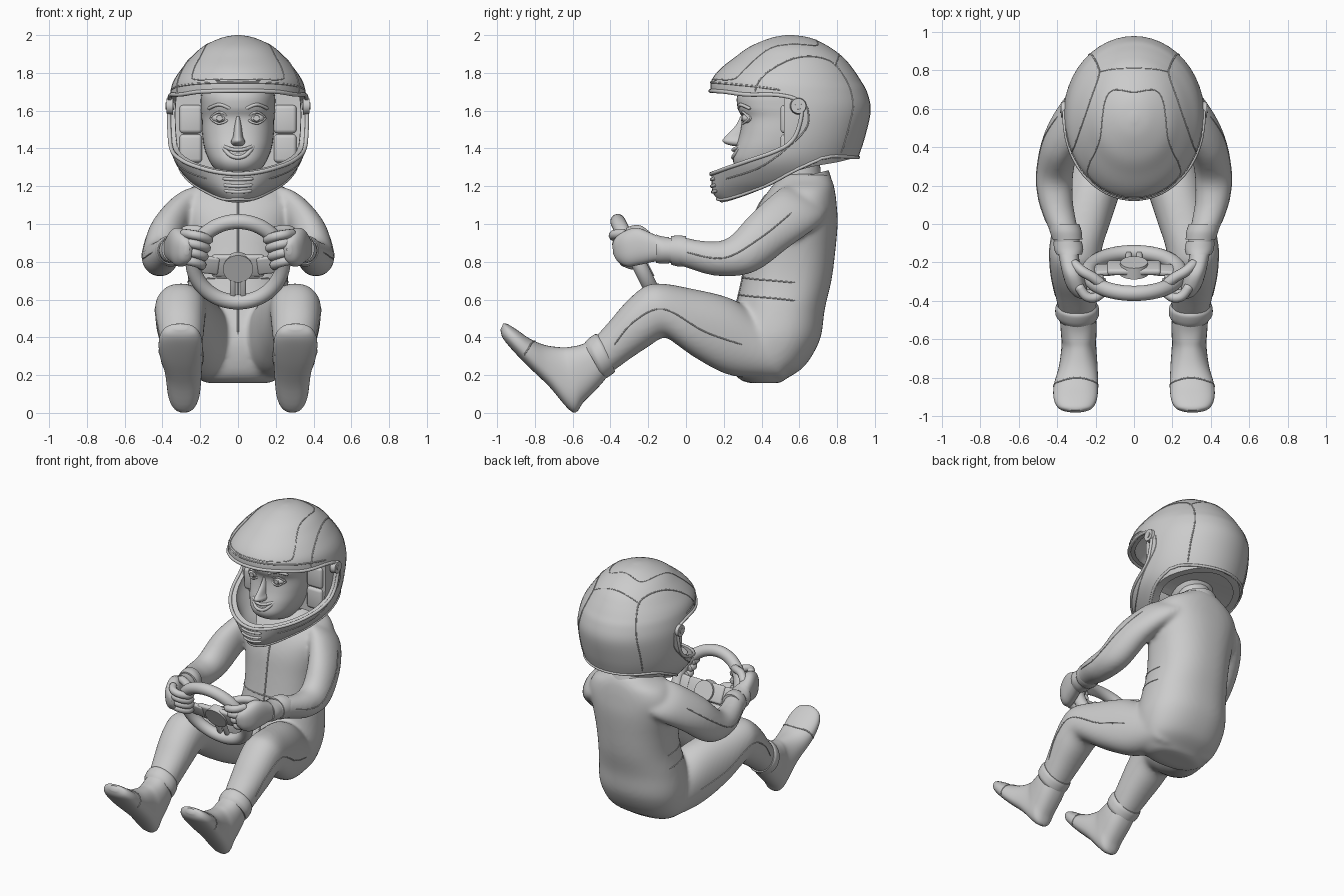
import bpy, bmesh
from math import sin, cos, pi, radians, copysign
from mathutils import Vector, Matrix
from mathutils.bvhtree import BVHTree

if "Cube" in bpy.data.objects:
    bpy.data.objects.remove(bpy.data.objects["Cube"])

grey = bpy.data.materials.new("plain_grey")
grey.use_nodes = True
grey.diffuse_color = (0.6, 0.6, 0.6, 1)
grey.node_tree.nodes["Principled BSDF"].inputs["Base Color"].default_value = (0.6, 0.6, 0.6, 1)


def pick(*obs):
    bpy.ops.object.select_all(action='DESELECT')
    for ob in obs:
        ob.select_set(True)
    bpy.context.view_layer.objects.active = obs[0]


def finish(ob, name, angle=40):
    """Name, colour and smooth an object."""
    ob.name = ob.data.name = name
    ob.data.materials.clear()
    ob.data.materials.append(grey)
    pick(ob)
    bpy.ops.object.shade_smooth_by_angle(angle=radians(angle))
    return ob


def resample(points, steps=5, cyclic=False):
    """Pass a smooth curve through points of any dimension."""
    p = [Vector(q) for q in points]
    n = len(p)
    get = (lambda i: p[i % n]) if cyclic else (lambda i: p[max(0, min(n - 1, i))])
    out = []
    for i in range(n if cyclic else n - 1):
        a, b, c, d = (get(i + k) for k in (-1, 0, 1, 2))
        for s in range(steps):
            t = s / steps
            out.append((b * 2 + (c - a) * t + (a * 2 - b * 5 + c * 4 - d) * t**2
                        + (b * 3 - a - c * 3 + d) * t**3) * 0.5)
    return out if cyclic else out + [p[-1]]


def mesh_object(name, bm):
    bmesh.ops.recalc_face_normals(bm, faces=bm.faces)
    me = bpy.data.meshes.new(name)
    bm.to_mesh(me)
    bm.free()
    ob = bpy.data.objects.new(name, me)
    bpy.context.collection.objects.link(ob)
    return finish(ob, name)


def loft(name, sections, power=2.0, sides=40, side=1):
    """Skin rounded rings: each spans (y, z) to (y, z), at centre x, with a half width."""
    bm = bmesh.new()
    rings = []
    for ya, za, yb, zb, cx, hw in resample(sections):
        ring = []
        for k in range(sides):
            c, s = cos(2 * pi * k / sides), sin(2 * pi * k / sides)
            c = copysign(abs(c) ** (2 / power), c)
            s = copysign(abs(s) ** (2 / power), s)
            ring.append(bm.verts.new((side * (cx + hw * s), (ya + yb) / 2 + c * (yb - ya) / 2,
                                      (za + zb) / 2 + c * (zb - za) / 2)))
        rings.append(ring)
    for r, q in zip(rings, rings[1:]):
        for k in range(sides):
            j = (k + 1) % sides
            bm.faces.new((r[k], r[j], q[j], q[k]))
    bm.faces.new(rings[0])
    bm.faces.new(rings[-1])
    return mesh_object(name, bm)


def stack(name, slices, power=2.0):
    """Loft of level slices: height, front y, back y, half width."""
    return loft(name, [(f, z, b, z, 0, w) for z, f, b, w in slices], power, 48)


def surface(ob):
    return BVHTree.FromPolygons([v.co for v in ob.data.vertices],
                                [p.vertices for p in ob.data.polygons])


def tube(name, points, radius, tree=None, cyclic=False, side=1):
    """Round cord through points, laid onto a surface if one is given."""
    pts = [Vector((p[0] * side, p[1], p[2])) for p in resample(points, 6, cyclic)]
    if tree:
        pts = [tree.find_nearest(p)[0] for p in pts]
    cu = bpy.data.curves.new(name, 'CURVE')
    cu.dimensions, cu.bevel_depth, cu.bevel_resolution, cu.use_fill_caps = '3D', radius, 3, True
    sp = cu.splines.new('POLY')
    sp.points.add(len(pts) - 1)
    for q, p in zip(sp.points, pts):
        q.co = (*p, 1)
    sp.use_cyclic_u = cyclic
    if not cyclic:
        sp.points[0].radius = sp.points[-1].radius = 0.55
    ob = bpy.data.objects.new(name, cu)
    bpy.context.collection.objects.link(ob)
    pick(ob)
    bpy.ops.object.convert(target='MESH')
    return finish(bpy.context.object, name, 60)


def box(name, matrix, size, bevel=0.015):
    bm = bmesh.new()
    bmesh.ops.create_cube(bm, size=1, matrix=matrix @ Matrix.Diagonal((*size, 1)))
    bmesh.ops.bevel(bm, geom=bm.edges[:], offset=bevel, segments=3, profile=0.5, affect='EDGES')
    return mesh_object(name, bm)


def ball(name, loc, size):
    bm = bmesh.new()
    bmesh.ops.create_uvsphere(bm, u_segments=24, v_segments=16, radius=1,
                              matrix=Matrix.Translation(loc) @ Matrix.Diagonal((*size, 1)))
    return mesh_object(name, bm)


def disc(name, matrix, radius, depth):
    bm = bmesh.new()
    bmesh.ops.create_cone(bm, cap_ends=True, segments=32, radius1=radius, radius2=radius * 0.88,
                          depth=depth, matrix=matrix)
    return mesh_object(name, bm)


def cut(ob, cutter):
    m = ob.modifiers.new("cut", 'BOOLEAN')
    m.operation, m.solver, m.object = 'DIFFERENCE', 'EXACT', cutter
    pick(ob)
    bpy.ops.object.modifier_apply(modifier=m.name)
    bpy.data.objects.remove(cutter)


def prism(name, outline):
    """Side outline of (y, z) run right across the model."""
    bm = bmesh.new()
    f = bm.faces.new([bm.verts.new((-0.6, y, z)) for y, z in outline])
    new = bmesh.ops.extrude_face_region(bm, geom=[f])["geom"]
    bmesh.ops.translate(bm, vec=(1.2, 0, 0), verts=[v for v in new if isinstance(v, bmesh.types.BMVert)])
    return mesh_object(name, bm)


def both(points):
    """Close a half loop by mirroring it in x."""
    return points + [(-x, y, z) for x, y, z in points[-2:0:-1]]


# Helmet shell, hollowed and opened, with a padded liner behind the face
shell = [(1.1, .2, .7, .1), (1.16, .145, .8, .17), (1.23, .135, .88, .26), (1.33, .135, .905, .335),
         (1.45, .15, .945, .362), (1.6, .14, .978, .368), (1.7, .13, .958, .358), (1.76, .135, .925, .34),
         (1.82, .18, .885, .3), (1.88, .255, .835, .25), (1.94, .34, .755, .185), (1.985, .45, .66, .09),
         (2.0, .53, .57, .015)]
rim = [(0, .13, 1.705), (.2, .2, 1.7), (.3, .32, 1.685), (.35, .5, 1.68), (.37, .6, 1.645),
       (.37, .605, 1.54), (.36, .54, 1.42), (.29, .33, 1.335), (.18, .2, 1.29), (0, .14, 1.265)]
hem = [(0, .15, 1.115), (.1, .22, 1.12), (.21, .39, 1.18), (.32, .6, 1.285), (.33, .815, 1.33), (0, .905, 1.355)]


def shrunk(name, k):
    return stack(name, [(1.55 + (z - 1.55) * k, .55 + (f - .55) * k, .55 + (b - .55) * k, w * k)
                        for z, f, b, w in shell])


def underside(lift):
    return prism("underside", [(p.y, p.z + lift) for p in resample(hem)]
                 + [(1.2, 1.36 + lift), (1.2, .8), (-.2, .8), (-.2, 1.115 + lift)])


helmet = stack("helmet_shell", shell)
skin = surface(helmet)
cut(helmet, shrunk("cavity", .9))
cut(helmet, prism("opening", [(p.y, p.z) for p in resample(rim)] + [(-.2, 1.265), (-.2, 1.705)]))
cut(helmet, underside(0))
finish(helmet, "helmet_shell", 35)
liner = shrunk("helmet_liner", .91)
cut(liner, prism("front_space", [(-.2, 1), (.52, 1), (.52, 2.1), (-.2, 2.1)]))
cut(liner, underside(.045))
finish(liner, "helmet_liner", 35)
tube("helmet_opening_rim", both(rim), .011, skin, True)
tube("helmet_lower_rim", both(hem), .009, skin, True)
tube("helmet_brow_line", [(-.36, .5, 1.71), (-.2, .2, 1.745), (0, .13, 1.75), (.2, .2, 1.745), (.36, .5, 1.71)], .005, skin)
tube("helmet_crown_panel", both([(0, .68, 1.96), (.13, .68, 1.94), (.17, .45, 1.92), (.25, .3, 1.84), (.24, .25, 1.77),
                                 (.12, .16, 1.765), (0, .14, 1.765)]), .003, skin, True)
tube("helmet_rear_line", [(-.2, .8, 1.85), (0, .81, 1.9), (.2, .8, 1.85)], .003, skin)
for z in (1.235, 1.2, 1.165):
    tube("chin_vent", [(-.08, .15, z + .005), (0, .13, z), (.08, .15, z + .005)], .009, skin)

# Head and face
stack("head", [(1.24, .38, .6, .08), (1.28, .285, .66, .115), (1.33, .25, .7, .15), (1.4, .262, .74, .178),
               (1.48, .285, .76, .19), (1.56, .295, .78, .193), (1.62, .272, .78, .197), (1.7, .28, .76, .19),
               (1.8, .38, .7, .13)], 2.4)
stack("nose", [(1.57, .288, .36, .012), (1.52, .262, .36, .019), (1.465, .21, .36, .026),
               (1.44, .193, .36, .036), (1.422, .215, .36, .034), (1.412, .255, .36, .02)])
tube("upper_lip", [(-.085, .295, 1.415), (-.04, .258, 1.397), (0, .25, 1.392), (.04, .258, 1.397), (.085, .295, 1.415)], .01)
tube("lower_lip", [(-.085, .295, 1.415), (-.045, .258, 1.367), (0, .25, 1.352), (.045, .258, 1.367), (.085, .295, 1.415)], .011)
ball("teeth", (0, .275, 1.378), (.06, .022, .02))

# Racing suit: torso, arms and legs welded into one soft body
parts = [stack("torso", [(.157, .34, .5, .16), (.18, .28, .53, .21), (.25, .24, .63, .27), (.39, .22, .71, .3),
                         (.55, .26, .735, .285), (.7, .295, .77, .265), (.85, .32, .79, .27), (1.0, .345, .803, .295),
                         (1.1, .385, .798, .31), (1.18, .44, .788, .265), (1.23, .48, .775, .18),
                         (1.265, .51, .755, .13)], 2.3)]
for s in (1, -1):
    parts.append(loft("arm", [(.6, 1.2, .74, 1.08, .14, .08), (.52, 1.2, .75, 1.06, .21, .095),
                              (.455, 1.155, .7, .99, .285, .1),
                              (.34, 1.05, .55, .88, .37, .1), (.22, .925, .36, .745, .41, .098),
                              (.1, .91, .16, .725, .408, .09), (-.02, .93, -.02, .775, .37, .077),
                              (-.12, .925, -.12, .80, .34, .065)], side=s))
    parts.append(loft("leg", [(.4, .5, .52, .18, .15, .13), (.24, .605, .25, .195, .2, .15), (.02, .66, .06, .285, .26, .148),
                              (-.13, .685, -.09, .39, .3, .138), (-.22, .67, -.13, .395, .305, .135),
                              (-.32, .585, -.2, .35, .305, .128), (-.41, .48, -.29, .29, .3, .114),
                              (-.5, .38, -.4, .21, .295, .095)], 2.2, side=s))
pick(*parts)
bpy.ops.object.join()
suit = bpy.context.object
weld = suit.modifiers.new("weld", 'REMESH')
weld.mode, weld.voxel_size = 'VOXEL', .013
soften = suit.modifiers.new("soften", 'SMOOTH')
soften.factor, soften.iterations = .5, 14
for name in ("weld", "soften"):
    bpy.ops.object.modifier_apply(modifier=name)
finish(suit, "racing_suit", 60)
cloth = surface(suit)
loft("collar", [(.455, 1.165, .775, 1.22, 0, .16), (.465, 1.19, .765, 1.255, 0, .148), (.475, 1.215, .755, 1.285, 0, .14)])
loft("neck", [(.5, 1.15, .72, 1.2, 0, .115), (.5, 1.36, .7, 1.42, 0, .11)])
tube("zip", [(0, .4, 1.17), (0, .34, .95), (0, .28, .65), (0, .2, .42)], .005, cloth)
for z in (.595, .69):
    tube("belt_seam", [(-.28, .58, z), (-.22, .36, z + .02), (0, .28, z + .03), (.22, .36, z + .02), (.28, .58, z)], .004, cloth)

# Paired parts
for s, tag in ((1, "left_"), (-1, "right_")):
    tube(tag + "helmet_side_line", [(.33, .36, 1.7), (.31, .42, 1.8), (.25, .6, 1.89), (.2, .8, 1.87),
                                    (.22, .88, 1.68), (.25, .87, 1.5), (.25, .84, 1.37)], .004, skin, side=s)
    tube(tag + "helmet_jaw_line", [(.34, .64, 1.62), (.35, .63, 1.5), (.3, .42, 1.32), (.18, .2, 1.23)], .004, skin, side=s)
    hinge = Matrix.Translation((s * .362, .595, 1.625)) @ Matrix.Rotation(s * pi / 2, 4, 'Y')
    disc(tag + "visor_hinge", hinge, .045, .035)
    disc(tag + "hinge_screw", hinge, .02, .045)
    for z in (1.4, 1.555):
        box(tag + "cheek_pad", Matrix.Translation((s * .25, .55, z)), (.12, .1, .15), .02)

    ball(tag + "eye", (s * .098, .33, 1.56), (.042, .035, .027))
    disc(tag + "iris", Matrix.Translation((s * .098, .296, 1.56)) @ Matrix.Rotation(pi / 2, 4, 'X'), .017, .008)
    for n, h in (("upper_eyelid", .03), ("lower_eyelid", -.026)):
        tube(tag + n, [(.048, .31, 1.557), (.075, .299, 1.56 + h * .85), (.11, .305, 1.56 + h), (.148, .335, 1.56)], .006, side=s)
    tube(tag + "eyebrow", [(.04, .28, 1.61), (.1, .288, 1.632), (.16, .34, 1.61)], .009, side=s)

    tube(tag + "arm_stripe", [(.4, .56, 1.06), (.48, .4, .93), (.52, .2, .82), (.46, 0, .85)], .0035, cloth, side=s)
    loft(tag + "sleeve_cuff", [(-.0, .935, -.0, .775, .365, .08), (-.04, .94, -.04, .775, .355, .083),
                               (-.08, .935, -.08, .785, .347, .078)], side=s)
    loft(tag + "glove_cuff", [(-.09, .93, -.09, .79, .345, .073), (-.13, .935, -.13, .79, .34, .076),
                              (-.16, .945, -.16, .795, .337, .066)], side=s)
    loft(tag + "hand", [(-.12, .925, -.12, .8, .34, .06), (-.18, .95, -.17, .8, .338, .052),
                        (-.26, .98, -.24, .785, .32, .054), (-.33, .96, -.31, .775, .3, .052),
                        (-.375, .925, -.36, .8, .28, .038), (-.39, .89, -.385, .84, .27, .012)], 2.4, side=s)
    for i in range(4):
        z, y, x = .94 - .045 * i, .018 * i, .012 * i
        tube(tag + "finger", [(x + .29, y - .32, z + .01), (x + .25, y - .375, z + .005), (x + .2, y - .382, z - .005),
                              (x + .158, y - .345, z - .02), (x + .162, y - .3, z - .025)], .025, side=s)
    tube(tag + "thumb", [(.32, -.2, .93), (.27, -.245, .965), (.21, -.28, .965), (.16, -.32, .95)], .027, side=s)

    tube(tag + "leg_stripe", [(.33, .3, .36), (.4, .1, .43), (.44, -.12, .55), (.43, -.28, .48), (.41, -.38, .36)],
         .0035, cloth, side=s)
    loft(tag + "trouser_cuff", [(-.465, .415, -.375, .22, .297, .104), (-.485, .415, -.39, .205, .296, .113),
                                (-.52, .39, -.42, .185, .295, .113), (-.54, .365, -.435, .18, .293, .1)], side=s)
    shoe = loft(tag + "shoe", [(-.5, .385, -.41, .2, .293, .088), (-.56, .36, -.46, .14, .29, .094),
                               (-.61, .35, -.54, .06, .288, .092), (-.66, .347, -.6, .003, .287, .09),
                               (-.75, .36, -.725, .14, .29, .1), (-.83, .395, -.845, .255, .302, .115),
                               (-.895, .44, -.93, .345, .305, .112), (-.945, .47, -.972, .4, .305, .085),
                               (-.968, .472, -.982, .44, .305, .035)], 2.4, side=s)
    tube(tag + "toe_cap_seam", [(.19, -.86, .3), (.21, -.81, .38), (.3, -.79, .4), (.39, -.81, .38), (.42, -.86, .3)],
         .004, surface(shoe), side=s)

# Steering wheel
wheel = Matrix.Translation((0, -.255, .8)) @ Matrix.Rotation(radians(116.5), 4, 'X')
bpy.ops.mesh.primitive_torus_add(major_segments=64, minor_segments=20, major_radius=.238, minor_radius=.04)
ring = bpy.context.object
ring.data.transform(wheel)
finish(ring, "wheel_rim")
hub = wheel @ Matrix.Translation((0, -.035, -.015))
disc("wheel_hub", hub @ Matrix.Rotation(pi, 4, 'X'), .08, .06)
box("hub_plate", hub @ Matrix.Translation((0, .005, 0)), (.28, .125, .035))
for s, tag in ((1, "left_"), (-1, "right_")):
    box(tag + "spoke", hub @ Matrix.Translation((s * .165, .015, .008)) @ Matrix.Rotation(s * .12, 4, 'Z'), (.13, .1, .03), .012)
    box(tag + "lower_spoke", hub @ Matrix.Translation((s * .028, -.125, .008)), (.03, .16, .03), .01)
